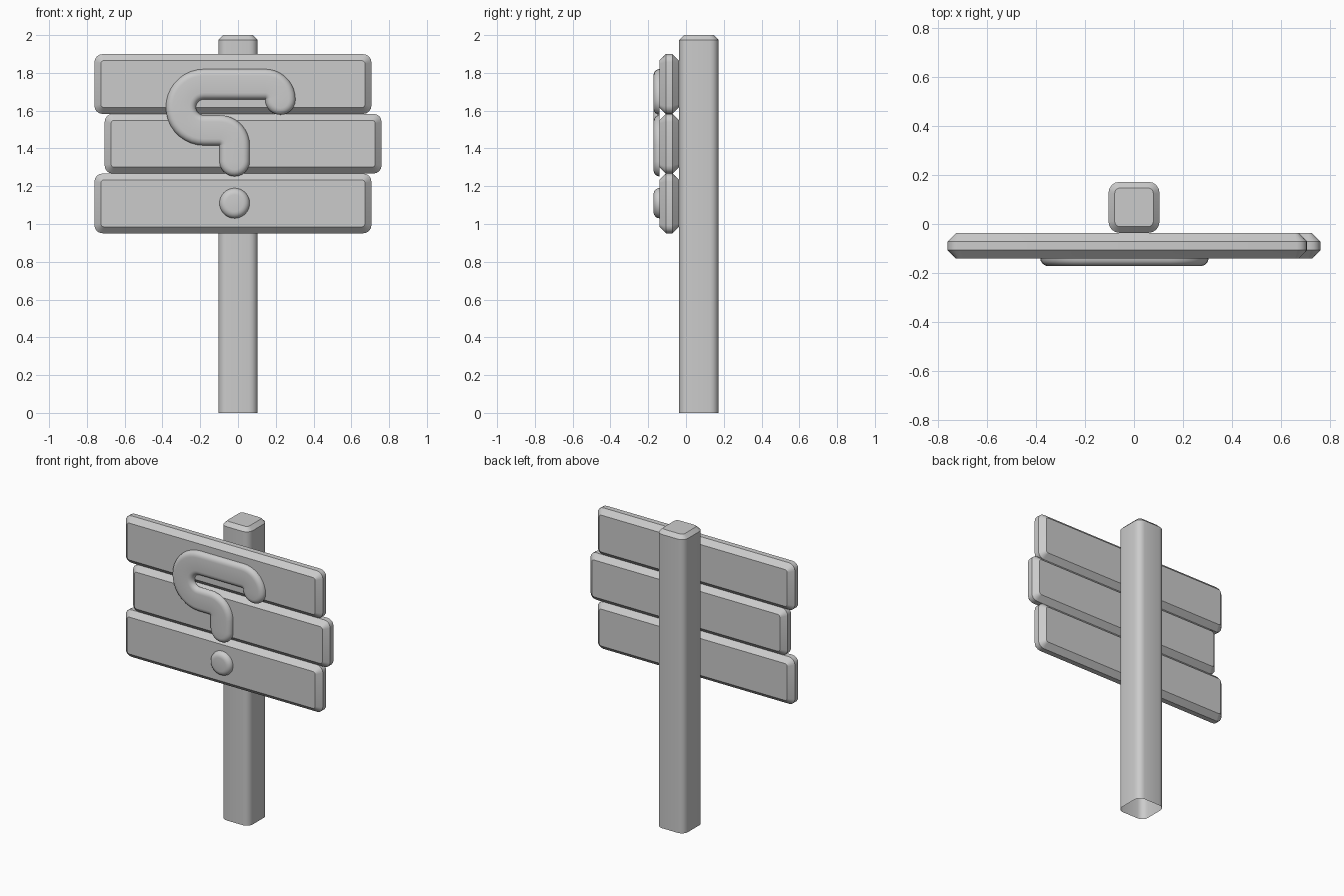
import bpy, bmesh
from math import sin, cos, radians, pi

if "Cube" in bpy.data.objects:
    bpy.data.objects.remove(bpy.data.objects["Cube"], do_unlink=True)

GREY = (0.6, 0.6, 0.6, 1)
grey = bpy.data.materials.new("plain grey")
grey.use_nodes = True
grey.diffuse_color = GREY
grey.node_tree.nodes["Principled BSDF"].inputs["Base Color"].default_value = GREY


def loft(name, rings, cap_start=False, cap_end=False, angle=30):
    """Skin a list of closed rings of equal length."""
    bm = bmesh.new()
    loops = [[bm.verts.new(p) for p in ring] for ring in rings]
    n = len(loops[0])
    for a, b in zip(loops, loops[1:]):
        for i in range(n):
            j = (i + 1) % n
            bm.faces.new((a[i], a[j], b[j], b[i]))
    if cap_start:
        bm.faces.new(loops[0][::-1])
    if cap_end:
        bm.faces.new(loops[-1])
    bmesh.ops.remove_doubles(bm, verts=bm.verts, dist=0.0003)
    bmesh.ops.recalc_face_normals(bm, faces=bm.faces)
    mesh = bpy.data.meshes.new(name)
    bm.to_mesh(mesh)
    bm.free()
    mesh.materials.append(grey)
    obj = bpy.data.objects.new(name, mesh)
    bpy.context.collection.objects.link(obj)
    bpy.ops.object.select_all(action='DESELECT')
    obj.select_set(True)
    bpy.context.view_layer.objects.active = obj
    bpy.ops.object.shade_smooth_by_angle(angle=radians(angle))
    return obj


def rounded_rect(w, h, r, steps=4):
    """Outline of a rounded rectangle with half sizes w and h."""
    points = []
    for k, (sx, sy) in enumerate(((1, 1), (-1, 1), (-1, -1), (1, -1))):
        for s in range(steps + 1):
            t = (k + s / steps) * pi / 2
            points.append((sx * (w - r) + r * cos(t), sy * (h - r) + r * sin(t)))
    return points


# Post: rounded square tube, chamfered top, open foot
POST, POST_Y = 0.104, 0.068
post_levels = [(0, 0, 0.045), (1.975, 0, 0.045), (2.0, 0.025, 0.022)]
loft("post", [[(x, POST_Y + y, z) for x, y in rounded_rect(POST - i, POST - i, r)]
              for z, i, r in post_levels], cap_end=True)

# Planks: chamfered front and back, the middle one shifted sideways
BACK, FRONT, CHAMFER = -0.037, -0.141, 0.034
plank_levels = [(BACK, CHAMFER, 0.016), (BACK - CHAMFER, 0, 0.042),
                (FRONT + CHAMFER, 0, 0.042), (FRONT, CHAMFER, 0.016)]
for name, x0, z0 in (("lower_plank", -0.027, 1.109),
                     ("middle_plank", 0.027, 1.425),
                     ("upper_plank", -0.027, 1.741)):
    loft(name, [[(x0 + x, y, z0 + z)
                 for x, z in rounded_rect(0.733 - i, 0.158 - i, r)]
                for y, i, r in plank_levels], True, True)

# Raised relief: half width and depth of its rounded edge
R, ROUND, DEPTH = 0.08, 0.035, 0.031
edge = [(R, FRONT)] + [(R - ROUND * (1 - cos(t)), FRONT - DEPTH * sin(t))
                       for t in (k * pi / 10 for k in range(1, 6))]

# Hook path as sections: x, z, heading, end cap angle
ARC = 10
sections = [(0.224, 1.658, 90, a) for a in range(-90, 0, 15)]


def bend(cx, cz, r, start, end):
    side = -90 if end > start else 90
    count = abs(end - start) // ARC
    for k in range(count + 1):
        h = start + (end - start) * k / count
        t = radians(h + side)
        sections.append((cx + r * cos(t), cz + r * sin(t), h, 0))


bend(0.144, 1.66, 0.08, 90, 180)
bend(-0.18, 1.618, 0.122, 180, 360)
bend(-0.098, 1.416, 0.08, 360, 270)
sections += [(-0.018, 1.332, 270, a) for a in range(0, 91, 15)]

rings = []
for x, z, heading, cap in sections:
    tx, tz = cos(radians(heading)), sin(radians(heading))
    f, s = sin(radians(cap)), cos(radians(cap))
    ring = []
    for side, profile in ((1, edge), (-1, edge[::-1])):
        for d, y in profile:
            ring.append((x + d * (f * tx - side * s * tz), y,
                         z + d * (f * tz + side * s * tx)))
    rings.append(ring)
loft("hook_relief", rings, angle=40)

# Round stud below the hook
loft("round_stud", [[(-0.018 + d * cos(k * pi / 16), y, 1.11 + d * sin(k * pi / 16))
                     for k in range(32)] for d, y in edge], True, True, angle=40)
